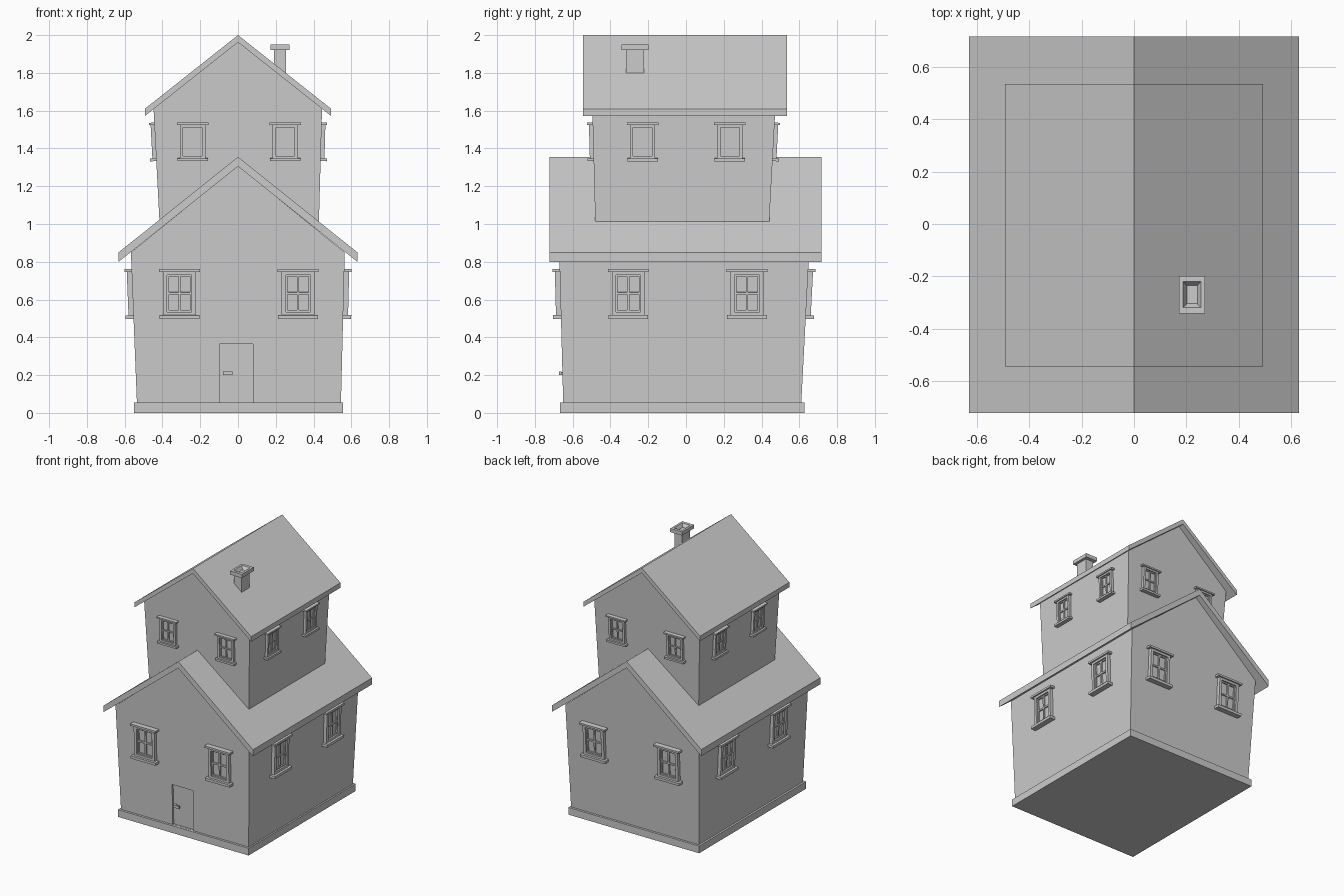
import bpy, bmesh, math
from mathutils import Vector, Matrix

if "Cube" in bpy.data.objects:
    bpy.data.objects.remove(bpy.data.objects["Cube"])


def make_object(name, bm, matrix=None):
    bmesh.ops.recalc_face_normals(bm, faces=bm.faces)
    mesh = bpy.data.meshes.new(name)
    bm.to_mesh(mesh)
    bm.free()
    ob = bpy.data.objects.new(name, mesh)
    if matrix:
        ob.matrix_world = matrix
    bpy.context.collection.objects.link(ob)
    return ob


def boxes(name, specs, matrix=None):
    """Join boxes given as (x0, x1, y0, y1, z0, z1) into one object."""
    bm = bmesh.new()
    for x0, x1, y0, y1, z0, z1 in specs:
        m = (Matrix.Translation(((x0 + x1) / 2, (y0 + y1) / 2, (z0 + z1) / 2))
             @ Matrix.Diagonal((x1 - x0, y1 - y0, z1 - z0, 1)))
        bmesh.ops.create_cube(bm, size=1, matrix=m)
    return make_object(name, bm, matrix)


def loft(name, front, back):
    """Solid between two matching outlines."""
    bm = bmesh.new()
    a = [bm.verts.new(p) for p in front]
    b = [bm.verts.new(p) for p in back]
    bm.faces.new(a)
    bm.faces.new(b)
    for i in range(len(a)):
        j = (i + 1) % len(a)
        bm.faces.new((a[i], a[j], b[j], b[i]))
    return make_object(name, bm)


def roof(name, half, y0, y1, eave, ridge, thick):
    # Inverted V slab with vertical eave ends
    prof = [(-half, eave - thick), (-half, eave), (0, ridge), (half, eave),
            (half, eave - thick), (0, ridge - thick)]
    loft(name, [(x, y0, z) for x, z in prof], [(x, y1, z) for x, z in prof])


def walls(name, z0, z1, ridge, bottom, top):
    # Gabled body flaring outward; bottom and top are (left, right, front, back)
    def outline(k):
        k0, k1 = bottom[k], top[k]
        yr = k0 + (k1 - k0) * (ridge - z0) / (z1 - z0)
        return [(bottom[0], k0, z0), (bottom[1], k0, z0), (top[1], k1, z1),
                (0, yr, ridge), (top[0], k1, z1)]
    return loft(name, outline(2), outline(3))


def window(name, matrix):
    # Local frame: x along the wall, y outward, z up
    specs = [(-.108, .108, -.02, .038, .115, .13),     # lintel
             (-.105, .105, -.02, .043, -.135, -.115),  # sill
             (-.065, .065, -.02, .004, -.1, .1),       # glass
             (-.006, .006, -.01, .014, -.09, .09),     # muntins
             (-.056, .056, -.01, .014, -.006, .006)]
    for s in (-1, 1):
        for a, b, h, d in ((.065, .087, .115, .026), (.056, .065, .098, .014)):
            x0, x1 = sorted((s * a, s * b))
            specs.append((x0, x1, -.02, d, -h, h))
        for a, b, w, d in ((.098, .115, .065, .026), (.089, .098, .056, .014)):
            z0, z1 = sorted((s * a, s * b))
            specs.append((-w, w, -.02, d, z0, z1))
    boxes(name, specs, matrix)


def windows(prefix, z, scale, z0, z1, bottom, top, along_x, along_y):
    # Two windows on each of the four walls, leaning with the wall
    sides = {"left": (0, Vector((-1, 0, 0)), along_y),
             "right": (1, Vector((1, 0, 0)), along_y),
             "front": (2, Vector((0, -1, 0)), along_x),
             "back": (3, Vector((0, 1, 0)), along_x)}
    for side, (k, n, spots) in sides.items():
        d0, d1 = abs(bottom[k]), abs(top[k])
        slope = (d1 - d0) / (z1 - z0)
        t = math.atan(slope)
        up = n * math.sin(t) + Vector((0, 0, math.cos(t)))
        out = n * math.cos(t) - Vector((0, 0, math.sin(t)))
        rot = Matrix((out.cross(up), out, up)).transposed().to_4x4()
        for i, s in enumerate(spots):
            p = n * (d0 + slope * (z - z0)) + Vector((0, 0, z))
            p += Vector((0, s, 0)) if k < 2 else Vector((s, 0, 0))
            window(f"{prefix}_window_{side}_{i + 1}",
                   Matrix.Translation(p) @ rot @ Matrix.Scale(scale, 4))


# Plinth
boxes("plinth", [(-.55, .557, -.667, .627, 0, .055)])

# Lower storey
low_b, low_t = (-.535, .545, -.65, .61), (-.567, .565, -.671, .652)
lower = walls("lower_walls", .05, .85, 1.307, low_b, low_t)
roof("lower_roof", .632, -.722, .718, .85, 1.355, .05)
windows("lower", .633, 1, .05, .85, low_b, low_t, (-.31, .318), (-.306, .323))

# Upper storey
up_b, up_t = (-.415, .428, -.48, .44), (-.447, .445, -.496, .473)
walls("upper_walls", 1.0, 1.61, 1.966, up_b, up_t)
roof("upper_roof", .493, -.545, .535, 1.61, 2.0, .038)
windows("upper", 1.437, .77, 1.0, 1.61, up_b, up_t, (-.24, .25), (-.23, .232))

# Recessed doorway, following the lean of the wall
cutter = loft("door_cutter",
              [(-.097, -.8, .056), (.08, -.8, .056), (.08, -.8, .365), (-.097, -.8, .365)],
              [(-.097, -.637, .056), (.08, -.637, .056), (.08, -.645, .365), (-.097, -.645, .365)])
cutter.hide_render = True
cutter.hide_viewport = True
cut = lower.modifiers.new("doorway", 'BOOLEAN')
cut.operation = 'DIFFERENCE'
cut.object = cutter
cut.solver = 'EXACT'

# Door handle: stem and lever
boxes("door_handle", [(-.08, -.066, -.664, -.63, .203, .217),
                      (-.08, -.03, -.672, -.66, .2, .22)])

# Chimney shaft and cap, with the flue sunk into the top
cx, cy = .222, -.27
boxes("chimney_shaft", [(cx - .032, cx + .032, cy - .048, cy + .048, 1.74, 1.925)])
bm = bmesh.new()
rings = [(.032, .048, 1.92), (.05, .072, 1.922), (.05, .072, 1.95),
         (.034, .05, 1.95), (.02, .035, 1.926)]
loops = [[bm.verts.new((cx + sx * w, cy + sy * d, z))
          for sx, sy in ((-1, -1), (1, -1), (1, 1), (-1, 1))] for w, d, z in rings]
for a, b in zip(loops, loops[1:]):
    for i in range(4):
        j = (i + 1) % 4
        bm.faces.new((a[i], a[j], b[j], b[i]))
bm.faces.new(loops[0])
bm.faces.new(loops[-1])
# Floor of the flue lies just above the shaft top
make_object("chimney_cap", bm)
